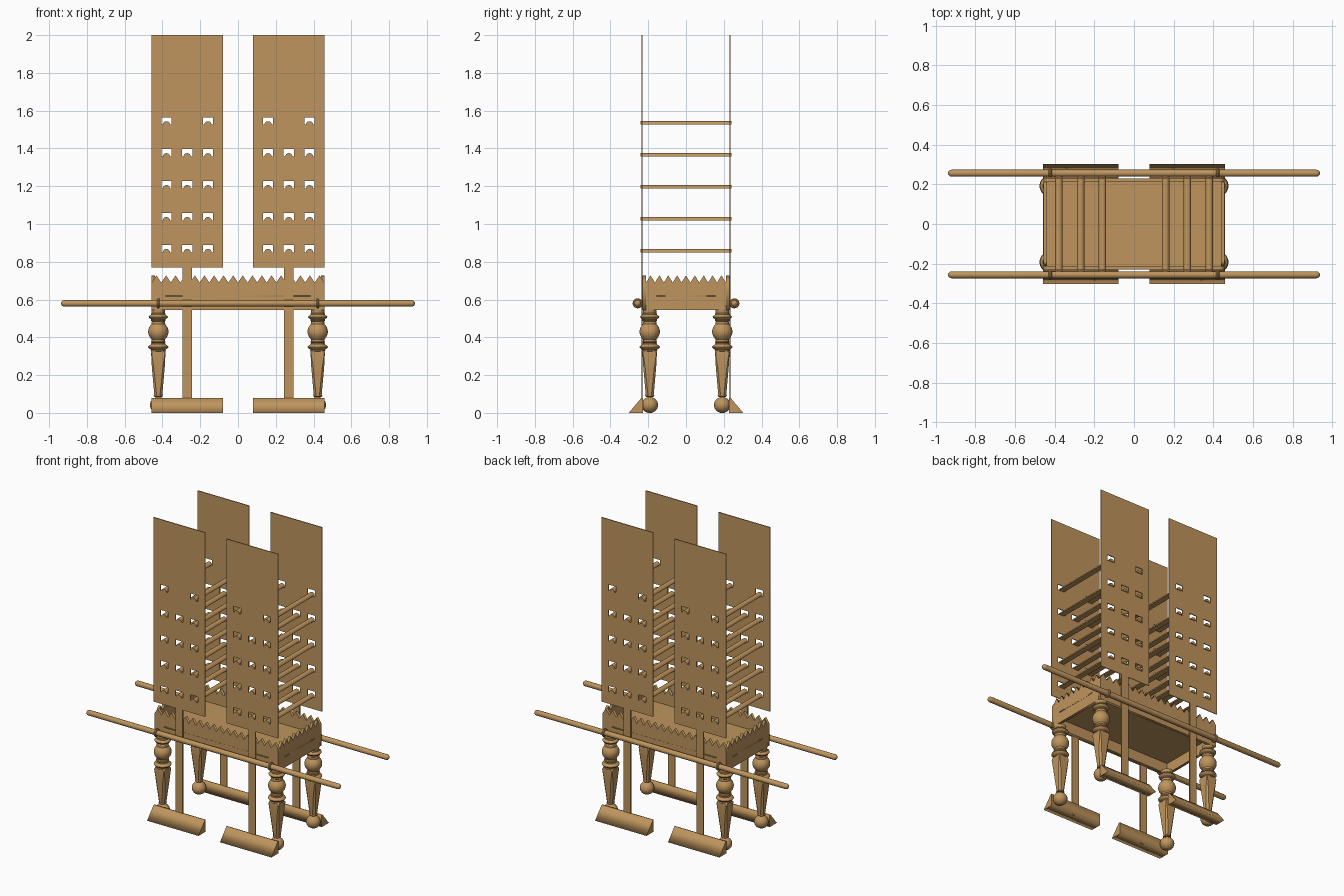
import bpy, bmesh
from math import pi, sin, cos, radians
from mathutils import Matrix, Vector

if "Cube" in bpy.data.objects:
    bpy.data.objects.remove(bpy.data.objects["Cube"])

wood = bpy.data.materials.new("wood")
wood.diffuse_color = (0.52, 0.30, 0.11, 1)
wood.use_nodes = True
wood.node_tree.nodes["Principled BSDF"].inputs["Base Color"].default_value = wood.diffuse_color


def select(ob):
    bpy.ops.object.select_all(action='DESELECT')
    ob.select_set(True)
    bpy.context.view_layer.objects.active = ob


def plate(name, loops, thick, loc, rot, smooth=False):
    """Flat board from an outline (plus holes), extruded to a thickness."""
    cu = bpy.data.curves.new(name, 'CURVE')
    cu.dimensions, cu.fill_mode, cu.extrude = '2D', 'BOTH', thick / 2
    for pts in loops:
        sp = cu.splines.new('POLY')
        sp.points.add(len(pts) - 1)
        for p, (x, y) in zip(sp.points, pts):
            p.co = (x, y, 0, 1)
        sp.use_cyclic_u = True
    ob = bpy.data.objects.new(name, cu)
    bpy.context.collection.objects.link(ob)
    ob.location, ob.rotation_euler = loc, [radians(a) for a in rot]
    select(ob)
    bpy.ops.object.convert(target='MESH')
    ob = bpy.context.object
    ob.data.materials.clear()
    ob.data.materials.append(wood)
    if smooth:
        bpy.ops.object.shade_smooth_by_angle(angle=radians(35))
    return ob


def rect(x0, x1, y0, y1):
    return [(x0, y0), (x1, y0), (x1, y1), (x0, y1)]


def loft(bm, rings):
    """Skin a stack of equal-sized rings and cap both ends."""
    rows = [[bm.verts.new(p) for p in r] for r in rings]
    n = len(rows[0])
    for a, b in zip(rows, rows[1:]):
        for i in range(n):
            bm.faces.new((a[i], a[(i + 1) % n], b[(i + 1) % n], b[i]))
    bm.faces.new(rows[0][::-1])
    bm.faces.new(rows[-1])


def circle(r, z, n=32):
    return [(r * cos(2 * pi * i / n), r * sin(2 * pi * i / n), z) for i in range(n)]


def chamfered(h, c, z):
    k = h - c
    return [(h, -k, z), (h, k, z), (k, h, z), (-k, h, z),
            (-h, k, z), (-h, -k, z), (-k, -h, z), (k, -h, z)]


def bulge(z, r, half, inner, steps=10):
    """Ring profile of a rounded bead from below to above."""
    return [(max(inner, r * cos(a)), z + half * sin(a))
            for a in (pi * (i / steps - 0.5) for i in range(steps + 1))]


def finish(name, bm, matrix):
    bmesh.ops.recalc_face_normals(bm, faces=bm.faces)
    me = bpy.data.meshes.new(name)
    bm.to_mesh(me)
    bm.free()
    me.materials.append(wood)
    ob = bpy.data.objects.new(name, me)
    bpy.context.collection.objects.link(ob)
    ob.matrix_world = matrix
    select(ob)
    bpy.ops.object.shade_smooth_by_angle(angle=radians(35))
    return ob


PX, W, SY = 0.269, 0.19, 0.229          # panel centre, panel half width, wall y
ROWS = [0.85 + 0.169 * i for i in range(5)]


def columns(row):
    return (-0.11, 0.11) if row == 4 else (-0.11, 0, 0.11)


# Tall perforated panels, each cut in one piece with its stem
panel = [(-0.026, 0.0), (0.026, 0.0), (0.026, 0.77), (W, 0.77), (W, 2), (-W, 2),
         (-W, 0.77), (-0.026, 0.77)]
holes = [rect(c - 0.027, c + 0.027, z, z + 0.039)
         for i, z in enumerate(ROWS) for c in columns(i)]
for sx in (-1, 1):
    for sy in (-1, 1):
        plate("panel", [panel] + holes, 0.006, (sx * PX, sy * (SY + 0.004), 0), (90, 0, 0))
        # Wedge foot under each panel
        s = sy
        tri = [(s * 0.228, 0), (s * 0.303, 0), (s * 0.236, 0.08), (s * 0.228, 0.08)]
        plate("wedge_foot", [tri], 2 * W, (sx * PX, 0, 0), (90, 0, 90))
    # Half-round rungs resting in the holes
    half = [(0.019 * cos(pi * i / 12), 0.018 * sin(pi * i / 12)) for i in range(13)]
    for i, z in enumerate(ROWS):
        for c in columns(i):
            plate("rung", [half], 0.482, (sx * PX + c, 0, z), (90, 0, 0), True)


# Seat walls with a saw-tooth upper edge
def toothed(half, n):
    step = 2 * half / n
    top = [(half - step * i / 2, 0.728 if i % 2 else 0.69) for i in range(2 * n + 1)]
    return [(-half, 0.545), (half, 0.545)] + top


T = 0.018
for s in (-1, 1):
    plate("seat_long_wall", [toothed(0.457, 18)], T, (0, s * (SY - T / 2), 0), (90, 0, 0))
    plate("seat_end_wall", [toothed(SY - T, 9)], T, (s * (0.457 - T / 2), 0, 0), (90, 0, 90))

# Seat board with tabs passing through the walls
ix, iy, ox, oy = 0.44, 0.212, 0.458, 0.230
corner = [(0.385, oy), (0.385, iy), (ix, iy), (ix, 0.155), (ox, 0.155)]
board = (corner + [(x, -y) for x, y in corner[::-1]] +
         [(-x, -y) for x, y in corner] + [(-x, y) for x, y in corner[::-1]])
plate("seat_board", [board], 0.006, (0, 0, 0.618), (0, 0, 0))

# Turned legs: ball foot, faceted taper, beads and collar
for sx in (-1, 1):
    for sy in (-1, 1):
        bm = bmesh.new()
        loft(bm, [circle(r, z) for r, z in
                  bulge(0.042, 0.044, 0.042, 0.012, 14) + [(0.022, 0.086), (0.025, 0.09),
                                                           (0.022, 0.096)]])
        loft(bm, [chamfered(0.021, 0.012, 0.094), chamfered(0.034, 0.010, 0.24),
                  chamfered(0.038, 0.003, 0.315), chamfered(0.036, 0.014, 0.33)])
        prof = ([(0.034, 0.322), (0.042, 0.328)] + bulge(0.349, 0.054, 0.018, 0.038)
                + [(0.035, 0.370), (0.040, 0.376)] + bulge(0.43, 0.054, 0.052, 0.036, 14)
                + [(0.034, 0.485), (0.040, 0.489)] + bulge(0.508, 0.051, 0.016, 0.038)
                + [(0.035, 0.528), (0.037, 0.546)])
        loft(bm, [circle(r, z) for r, z in prof])
        finish("leg", bm, Matrix.Translation((sx * 0.422, sy * 0.192, 0)))

# Carrying poles with rounded ends
L, R = 0.937, 0.0175
ends = [(R * cos(a), L - R + R * sin(a)) for a in (radians(d) for d in (0, 25, 50, 70, 85))]
for sy in (-1, 1):
    bm = bmesh.new()
    loft(bm, [circle(r, -z, 20) for r, z in ends[::-1]] + [circle(r, z, 20) for r, z in ends])
    finish("carrying_pole", bm, Matrix.Translation((0, sy * 0.256, 0.58)) @ Matrix.Rotation(pi / 2, 4, 'Y'))
    # Eye rings holding the poles to the seat
    for sx in (-1, 1):
        bpy.ops.mesh.primitive_torus_add(major_radius=0.0185, minor_radius=0.008,
                                         major_segments=28, minor_segments=10,
                                         location=(sx * 0.422, sy * 0.256, 0.58),
                                         rotation=(0, pi / 2, 0))
        ring = bpy.context.object
        ring.name = "pole_ring"
        ring.data.materials.append(wood)
        bpy.ops.object.shade_smooth_by_angle(angle=radians(35))
